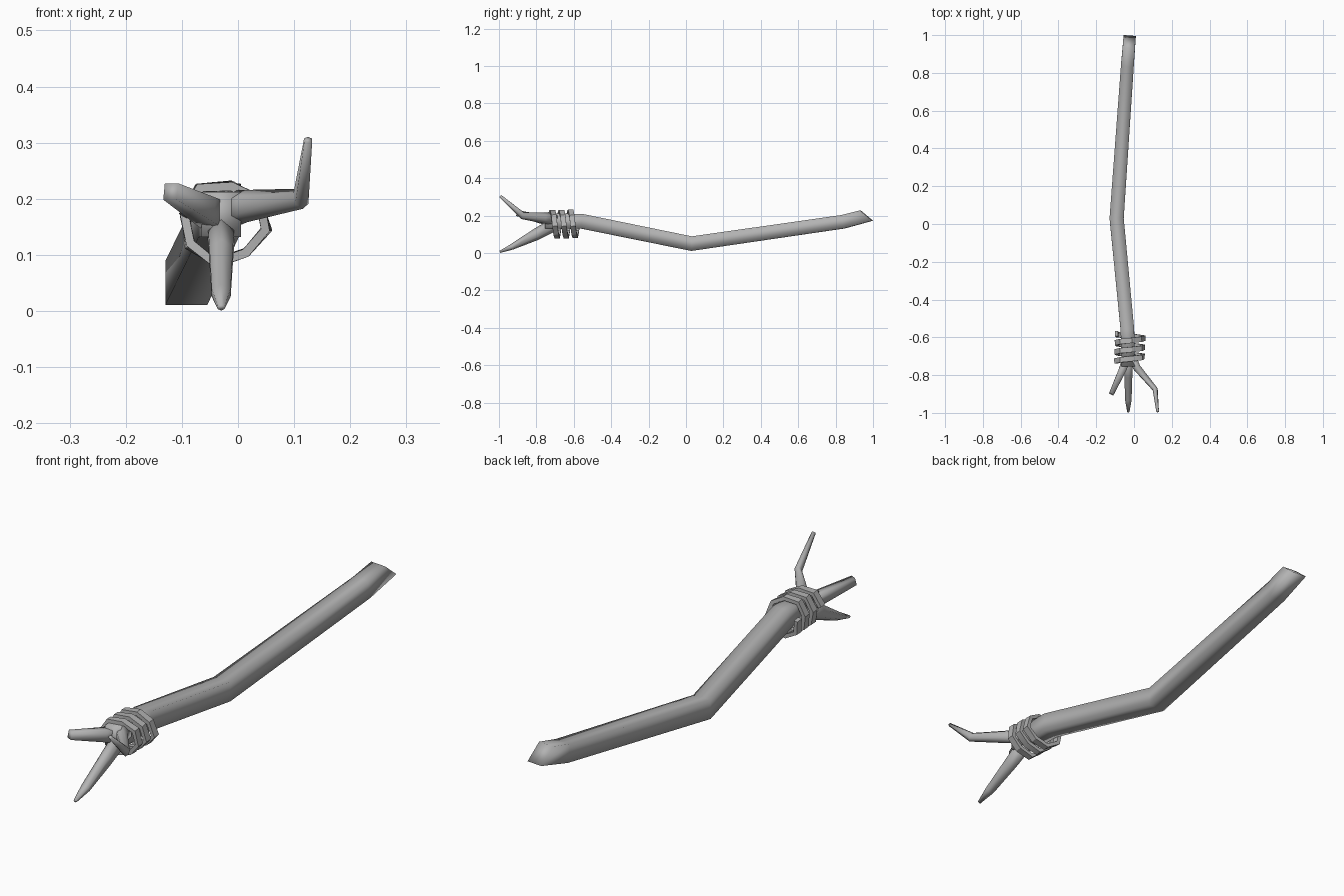
import bpy, bmesh, math
from mathutils import Vector

cube = bpy.data.objects.get("Cube")
if cube:
    bpy.data.objects.remove(cube, do_unlink=True)

grey = bpy.data.materials.new("grey wood")
grey.use_nodes = True
colour = (0.45, 0.45, 0.45, 1)
grey.diffuse_color = colour
grey.node_tree.nodes["Principled BSDF"].inputs["Base Color"].default_value = colour


def beam(name, path, sizes, ref, sides=4, smooth=180, end_shear=0):
    """Sweep a polygon section along a path; sizes are (width, height)."""
    pts = [Vector(p) for p in path]
    bm = bmesh.new()
    rings = []
    for i, p in enumerate(pts):
        before = (p - pts[i - 1]).normalized() if i else Vector()
        after = (pts[i + 1] - p).normalized() if i < len(pts) - 1 else Vector()
        tangent = (before + after).normalized()
        side = tangent.cross(Vector(ref)).normalized()
        up = side.cross(tangent)
        ring = []
        for k in range(sides):
            a = math.tau * (k + 0.5) / sides
            r = 0.5 / math.cos(math.pi / sides)
            across, high = r * math.cos(a), r * math.sin(a)
            co = p + side * across * sizes[i][0] + up * high * sizes[i][1]
            if i == len(pts) - 1:
                co -= tangent * high * end_shear
            ring.append(bm.verts.new(co))
        rings.append(ring)
    for a, b in zip(rings, rings[1:]):
        for k in range(sides):
            n = (k + 1) % sides
            bm.faces.new((a[k], a[n], b[n], b[k]))
    bm.faces.new(rings[0])
    bm.faces.new(rings[-1])
    bmesh.ops.recalc_face_normals(bm, faces=bm.faces)
    mesh = bpy.data.meshes.new(name)
    bm.to_mesh(mesh)
    bm.free()
    mesh.materials.append(grey)
    obj = bpy.data.objects.new(name, mesh)
    bpy.context.collection.objects.link(obj)
    bpy.ops.object.select_all(action='DESELECT')
    obj.select_set(True)
    bpy.context.view_layer.objects.active = obj
    bpy.ops.object.shade_smooth_by_angle(angle=math.radians(smooth))
    return obj


UP = (0, 0, 1)

# Bent shaft with a slanted rear cut
beam("shaft",
     [(-0.03, -0.755, 0.172), (-0.035, -0.56, 0.17), (-0.092, 0.03, 0.05),
      (-0.035, 0.84, 0.167), (-0.025, 0.965, 0.2)],
     [(0.07, 0.08), (0.072, 0.078), (0.075, 0.078), (0.068, 0.073), (0.065, 0.07)],
     UP, end_shear=0.05)

# Three claws spreading from the front end
beam("left_claw",
     [(-0.015, -0.7, 0.18), (0.015, -0.76, 0.187), (0.112, -0.875, 0.2),
      (0.125, -0.993, 0.305)],
     [(0.05, 0.06), (0.04, 0.05), (0.026, 0.034), (0.014, 0.012)], UP, sides=6)
beam("right_claw",
     [(-0.035, -0.7, 0.165), (-0.06, -0.77, 0.18), (-0.12, -0.9, 0.213)],
     [(0.045, 0.05), (0.04, 0.045), (0.026, 0.03)], UP)
beam("lower_claw",
     [(-0.03, -0.7, 0.155), (-0.03, -0.8, 0.1), (-0.03, -0.93, 0.033),
      (-0.03, -0.995, 0.006)],
     [(0.05, 0.06), (0.042, 0.055), (0.034, 0.027), (0.012, 0.01)], UP, sides=6)

# Cord wound loosely around the front of the shaft
steps, per_turn = 25, 8
cord = []
for i in range(steps):
    a = math.radians(170) - math.tau * i / per_turn
    wobble = 1 + 0.07 * math.sin(i * 2.3)
    cord.append((-0.025 + 0.074 * wobble * math.cos(a),
                 -0.725 + 0.145 * i / (steps - 1),
                 0.158 + 0.07 * wobble * math.sin(a)))
beam("cord_wrap", cord, [(0.016, 0.028)] * steps, (0, 1, 0), smooth=30)
